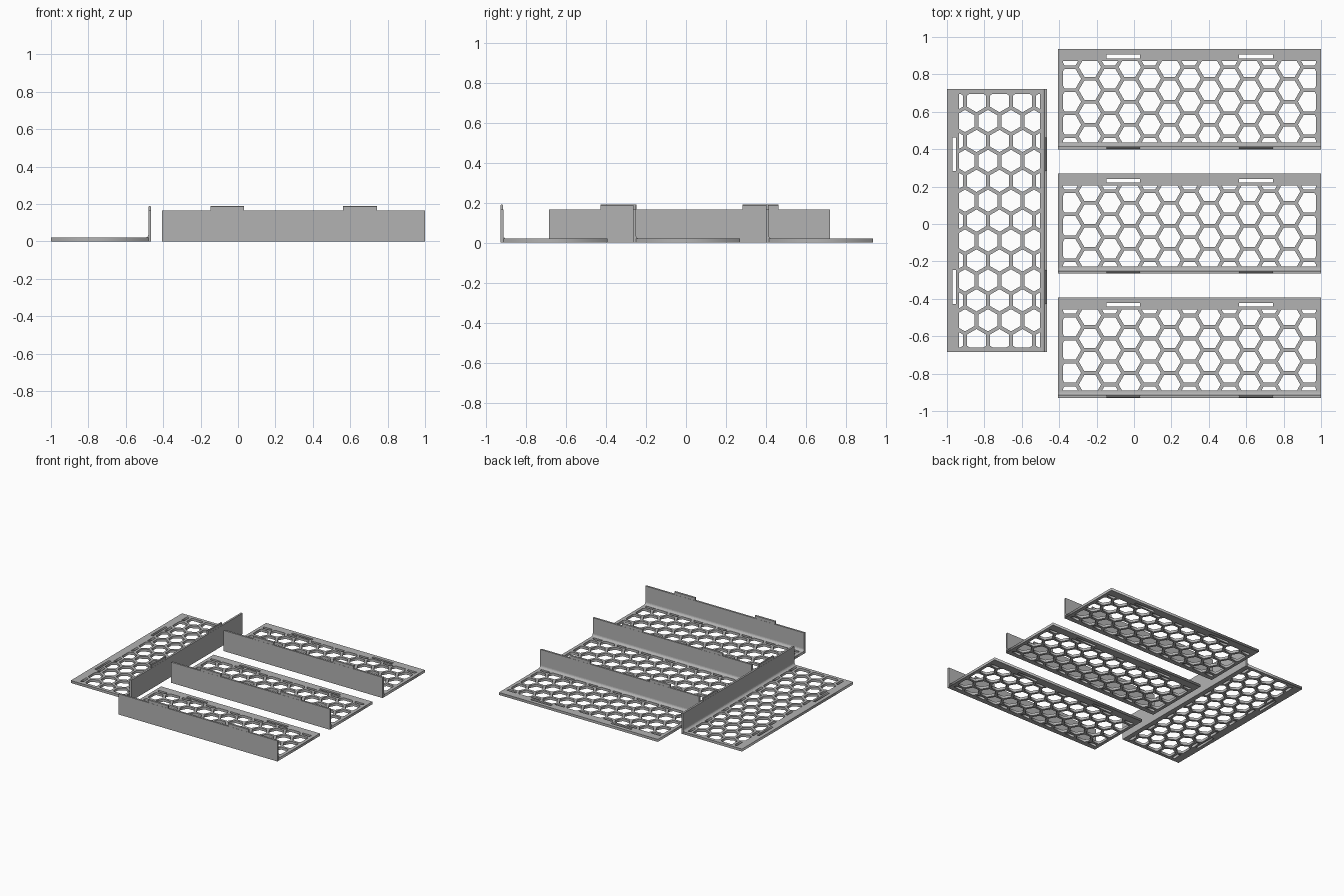
import bpy, math
from math import cos, sin, pi, sqrt

cube = bpy.data.objects.get("Cube")
if cube:
    bpy.data.objects.remove(cube, do_unlink=True)

grey = bpy.data.materials.new("Grey plastic")
grey.use_nodes = True
colour = (0.45, 0.45, 0.45, 1)
grey.diffuse_color = colour
grey.node_tree.nodes["Principled BSDF"].inputs["Base Color"].default_value = colour

# Panel sizes
HALF_L, HALF_W = 0.703, 0.268
PLATE, WALL, WALL_TOP, TAB_TOP = 0.02, 0.015, 0.165, 0.19
OPEN_X, OPEN_LOW, OPEN_HIGH = 0.677, -0.23, 0.204
TAB_X, TAB_HALF = 0.355, 0.09
PITCH, STRUT = 0.123, 0.02


def rect(x0, x1, y0, y1):
    return [(x0, y0), (x1, y0), (x1, y1), (x0, y1)]


def clip(points, axis, limit, sign):
    """Keep the part of a polygon on one side of an axis-aligned line."""
    out = []
    for i, b in enumerate(points):
        a = points[i - 1]
        da, db = sign * (limit - a[axis]), sign * (limit - b[axis])
        if (da >= 0) != (db >= 0):
            t = da / (da - db)
            out.append(tuple(p + t * (q - p) for p, q in zip(a, b)))
        if db >= 0:
            out.append(b)
    return out


def hexagon(cx, cy):
    r = (PITCH - STRUT) / sqrt(3)
    points = [(cx + r * cos(k * pi / 3), cy + r * sin(k * pi / 3)) for k in range(6)]
    for axis, limit, sign in ((0, OPEN_X, 1), (0, -OPEN_X, -1),
                              (1, OPEN_HIGH, 1), (1, OPEN_LOW, -1)):
        points = clip(points, axis, limit, sign)
    return points


def plate_mesh(loops):
    """Fill an outline with holes and give it the plate thickness."""
    curve = bpy.data.curves.new("plate_outline", "CURVE")
    curve.dimensions = "2D"
    curve.fill_mode = "BOTH"
    curve.extrude = PLATE / 2
    for loop in loops:
        spline = curve.splines.new("POLY")
        spline.points.add(len(loop) - 1)
        for p, (x, y) in zip(spline.points, loop):
            p.co = (x, y, 0, 1)
        spline.use_cyclic_u = True
    helper = bpy.data.objects.new("plate_outline", curve)
    bpy.context.collection.objects.link(helper)
    graph = bpy.context.evaluated_depsgraph_get()
    mesh = bpy.data.meshes.new_from_object(helper.evaluated_get(graph))
    bpy.data.objects.remove(helper, do_unlink=True)
    for v in mesh.vertices:
        v.co.z += PLATE / 2
    mesh.materials.clear()
    mesh.materials.append(grey)
    return mesh


def prism_mesh(name, profile, x0, x1):
    """Extrude a (y, z) profile along x."""
    n = len(profile)
    verts = [(x, y, z) for x in (x0, x1) for y, z in profile]
    faces = [list(range(n))[::-1], list(range(n, 2 * n))]
    faces += [(i, (i + 1) % n, n + (i + 1) % n, n + i) for i in range(n)]
    mesh = bpy.data.meshes.new(name)
    mesh.from_pydata(verts, [], faces)
    mesh.materials.append(grey)
    return mesh


# Honeycomb plate with two tab slots
loops = [rect(-HALF_L, HALF_L, -HALF_W + WALL, HALF_W)]
mid = (OPEN_LOW + OPEN_HIGH) / 2
for col in range(-6, 7):
    for row in range(-3, 4):
        cell = hexagon(col * PITCH * sqrt(3) / 2, mid + (row + (col % 2) / 2) * PITCH)
        if len(cell) > 2:
            loops.append(cell)
for s in (-1, 1):
    loops.append(rect(s * TAB_X - TAB_HALF, s * TAB_X + TAB_HALF, 0.219, 0.238))
plate = plate_mesh(loops)

# Upright wall with a rounded inside corner
back, fillet = -HALF_W, 0.018
inner = back + WALL
arc = [(inner + fillet * (1 - cos(a)), PLATE + fillet * (1 - sin(a)))
       for a in (k * pi / 8 for k in range(5))]
profile = [(back, 0), (inner, 0), (inner, PLATE)] + arc[::-1] + [(inner, WALL_TOP), (back, WALL_TOP)]
wall = prism_mesh("wall", profile, -HALF_L, HALF_L)

# Tab with bevelled top
b = 0.004
t0, t1 = back + 0.001, inner - 0.001
tab_profile = [(t0, WALL_TOP), (t1, WALL_TOP), (t1, TAB_TOP - b), (t1 - b, TAB_TOP),
               (t0 + b, TAB_TOP), (t0, TAB_TOP - b)]
tab = prism_mesh("tab", tab_profile, -TAB_HALF, TAB_HALF)


def place(name, mesh, parent, x=0):
    obj = bpy.data.objects.new(name, mesh)
    bpy.context.collection.objects.link(obj)
    obj.parent = parent
    obj.location.x = x
    return obj


# Four panels: three in a column, one turned sideways
layout = {"back": (0.297, 0.667, 0), "middle": (0.297, 0.003, 0),
          "front": (0.297, -0.661, 0), "side": (-0.732, 0.018, pi / 2)}
for name, (x, y, turn) in layout.items():
    base = place(name + "_panel_plate", plate, None)
    base.location = (x, y, 0)
    base.rotation_euler.z = turn
    place(name + "_panel_wall", wall, base)
    place(name + "_panel_left_tab", tab, base, TAB_X)
    place(name + "_panel_right_tab", tab, base, -TAB_X)
